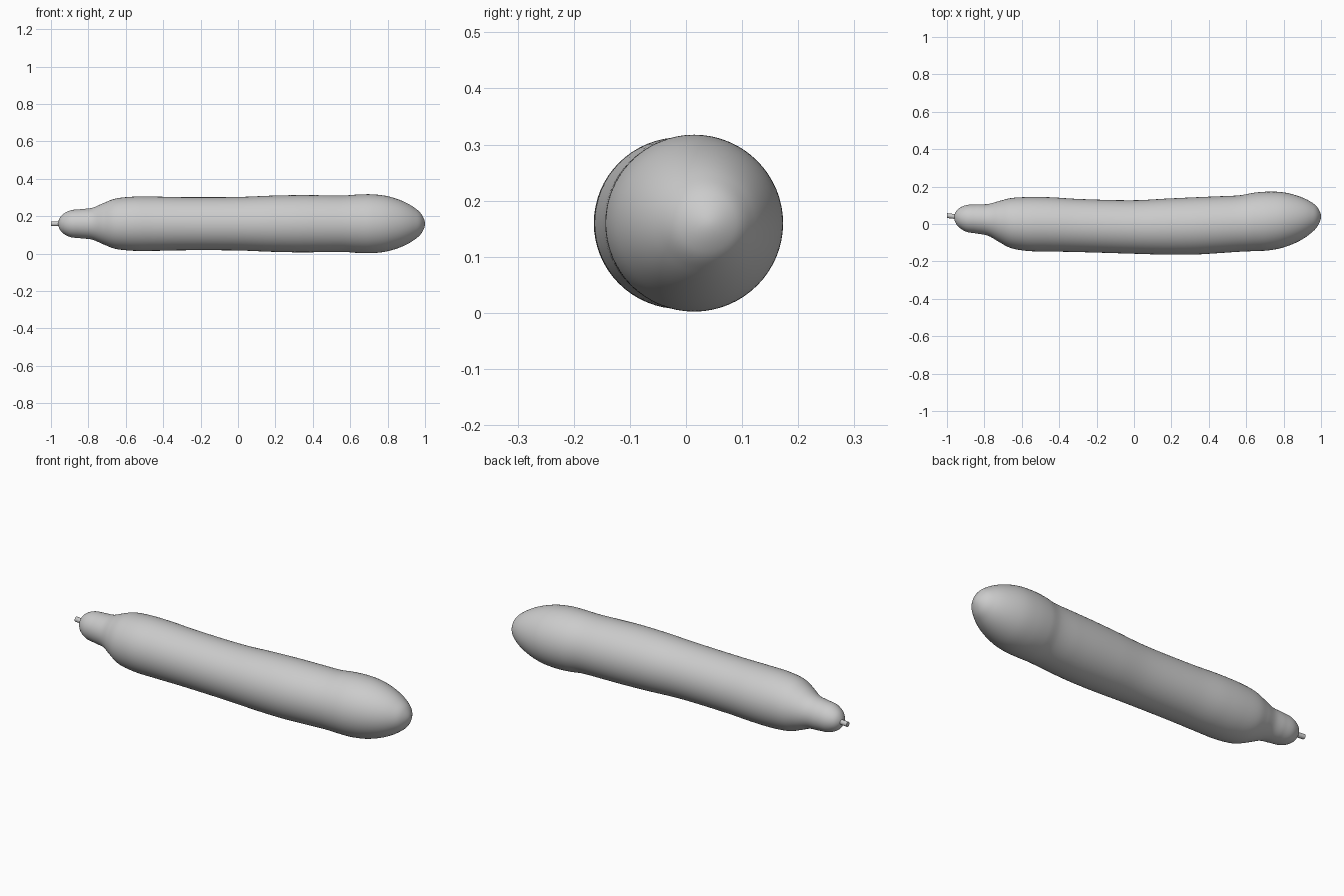
import bpy, bmesh, math
from mathutils import Vector

if "Cube" in bpy.data.objects:
    bpy.data.objects.remove(bpy.data.objects["Cube"])

CZ = 0.16      # height of the centre line
SIDES = 64
STEPS = 8

# Profile along the length: x, centre y, radius
PROFILE = [
    (-0.962, 0.036, 0.0), (-0.945, 0.034, 0.042), (-0.90, 0.030, 0.070),
    (-0.84, 0.027, 0.078), (-0.78, 0.022, 0.085), (-0.72, 0.013, 0.110),
    (-0.66, 0.005, 0.133), (-0.57, 0.000, 0.144), (-0.45, -0.002, 0.145),
    (-0.30, -0.008, 0.142), (0.00, -0.016, 0.143), (0.18, -0.014, 0.150),
    (0.33, -0.010, 0.153), (0.45, -0.004, 0.152), (0.57, 0.003, 0.151),
    (0.64, 0.011, 0.156), (0.72, 0.016, 0.157), (0.80, 0.022, 0.147),
    (0.88, 0.028, 0.121), (0.94, 0.034, 0.088), (0.98, 0.038, 0.052),
    (1.00, 0.040, 0.0),
]


def smooth_profile(points):
    """Centripetal spline; the ends are mirrored so the tips come out round."""
    p = [Vector(q) for q in points]
    p = [Vector((p[1].x, p[1].y, -p[1].z))] + p + [Vector((p[-2].x, p[-2].y, -p[-2].z))]
    out = []
    for i in range(1, len(p) - 2):
        a, b, c, d = p[i - 1:i + 3]
        t0, t1 = 0.0, (b - a).length ** 0.5
        t2 = t1 + (c - b).length ** 0.5
        t3 = t2 + (d - c).length ** 0.5
        for s in range(STEPS):
            t = t1 + (t2 - t1) * s / STEPS
            a1 = a.lerp(b, (t - t0) / (t1 - t0))
            a2 = b.lerp(c, (t - t1) / (t2 - t1))
            a3 = c.lerp(d, (t - t2) / (t3 - t2))
            b1 = a1.lerp(a2, (t - t0) / (t2 - t0))
            b2 = a2.lerp(a3, (t - t1) / (t3 - t1))
            out.append(b1.lerp(b2, (t - t1) / (t2 - t1)))
    return out + [p[-2]]


def loft(name, rings, angle):
    """Round skin through (x, y, radius) rings, closed by a point at each end."""
    bm = bmesh.new()
    first = bm.verts.new((rings[0].x, rings[0].y, CZ))
    last = bm.verts.new((rings[-1].x, rings[-1].y, CZ))
    loops = [[bm.verts.new((r.x, r.y + r.z * math.cos(k * math.tau / SIDES),
                            CZ + r.z * math.sin(k * math.tau / SIDES)))
              for k in range(SIDES)] for r in rings[1:-1]]
    for k in range(SIDES):
        n = (k + 1) % SIDES
        bm.faces.new((first, loops[0][k], loops[0][n]))
        bm.faces.new((last, loops[-1][n], loops[-1][k]))
        for u, v in zip(loops, loops[1:]):
            bm.faces.new((u[k], v[k], v[n], u[n]))
    bmesh.ops.recalc_face_normals(bm, faces=bm.faces)
    me = bpy.data.meshes.new(name)
    bm.to_mesh(me)
    bm.free()
    ob = bpy.data.objects.new(name, me)
    bpy.context.collection.objects.link(ob)
    bpy.ops.object.select_all(action='DESELECT')
    ob.select_set(True)
    bpy.context.view_layer.objects.active = ob
    bpy.ops.object.shade_smooth_by_angle(angle=math.radians(angle))
    return ob


# Long fruit body with a narrow neck and a rounded, slightly swollen end
loft("vegetable_body", smooth_profile(PROFILE), 60)

# Short stem stub with a flat end
loft("stem", [Vector(v) for v in ((-1.0, 0.045, 0), (-1.0, 0.045, 0.013),
                                  (-0.94, 0.038, 0.013), (-0.94, 0.038, 0))], 40)
